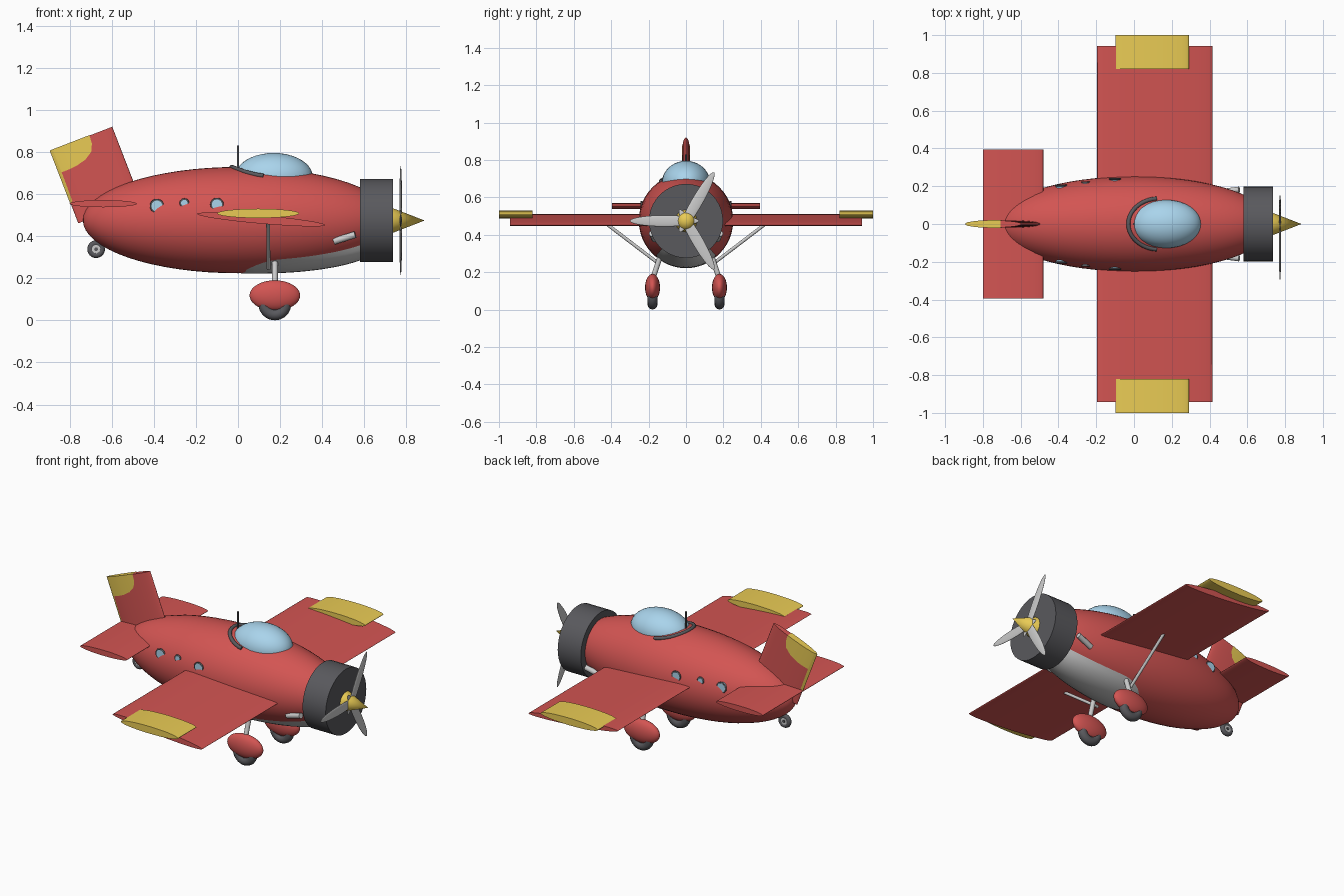
import bpy, bmesh, math
from mathutils import Vector

if "Cube" in bpy.data.objects:
    bpy.data.objects.remove(bpy.data.objects["Cube"])

R90 = math.pi / 2
ZC = 0.476                       # height of the body axis
BODY = (0.737, 0.2525)           # body half length, radius


def paint(name, rgb):
    m = bpy.data.materials.new(name)
    m.diffuse_color = (*rgb, 1)
    m.use_nodes = True
    m.node_tree.nodes["Principled BSDF"].inputs["Base Color"].default_value = m.diffuse_color
    return m


RED = paint("red", (0.65, 0.09, 0.085))
YELLOW = paint("yellow", (0.82, 0.6, 0.09))
BLUE = paint("glass_blue", (0.4, 0.66, 0.84))
DARK = paint("dark_grey", (0.1, 0.1, 0.11))


def finish(name, mat=None):
    o = bpy.context.object
    o.name = name
    if mat:
        o.data.materials.append(mat)
    bpy.ops.object.shade_smooth_by_angle(angle=math.radians(40))
    return o


def ellipsoid(name, loc, semi, mat=None, rot=(0, 0, 0), seg=32, rings=20):
    bpy.ops.mesh.primitive_uv_sphere_add(segments=seg, ring_count=rings, radius=1, location=loc, rotation=rot)
    bpy.context.object.scale = semi
    return finish(name, mat)


def cylinder(name, loc, scale, mat=None, rot=(0, 0, 0), n=32):
    bpy.ops.mesh.primitive_cylinder_add(vertices=n, radius=1, depth=1, location=loc, rotation=rot)
    bpy.context.object.scale = scale
    return finish(name, mat)


def rod(name, a, b, r, mat=None):
    a, b = Vector(a), Vector(b)
    d = b - a
    return cylinder(name, (a + b) / 2, (r, r, d.length), mat, d.to_track_quat('Z', 'Y').to_euler(), 16)


def torus(name, loc, major, minor, mat):
    bpy.ops.mesh.primitive_torus_add(major_radius=major, minor_radius=minor, major_segments=32,
                                     minor_segments=12, location=loc, rotation=(R90, 0, 0))
    return finish(name, mat)


def grid(name, rows, mat=None, loc=(0, 0, 0), rot=(0, 0, 0)):
    bm = bmesh.new()
    vs = [[bm.verts.new(p) for p in row] for row in rows]
    for r0, r1 in zip(vs, vs[1:]):
        for i in range(len(r0) - 1):
            bm.faces.new((r0[i], r0[i + 1], r1[i + 1], r1[i]))
    bmesh.ops.recalc_face_normals(bm, faces=bm.faces)
    me = bpy.data.meshes.new(name)
    bm.to_mesh(me)
    bm.free()
    o = bpy.data.objects.new(name, me)
    o.location, o.rotation_euler = loc, rot
    bpy.context.collection.objects.link(o)
    bpy.ops.object.select_all(action='DESELECT')
    o.select_set(True)
    bpy.context.view_layer.objects.active = o
    return finish(name, mat)


def body_r(x):
    return BODY[1] * math.sqrt(max(0, 1 - (x / BODY[0]) ** 2))


# Fuselage, with the poles on the long axis
ellipsoid("fuselage", (0, 0, ZC), (BODY[1], BODY[1], BODY[0]), RED, (0, R90, 0), 48, 32)

# Grey belly panel bulging slightly below the fuselage
rows = []
for i in range(17):
    t = i / 16
    x = 0.01 + 0.57 * t
    half = math.radians(40) * math.sqrt(1 - (1 - min(1, t / 0.35)) ** 2) + 0.01
    row = []
    for j in range(13):
        u = j / 6 - 1
        r = body_r(x) + 0.002 + 0.034 * t ** 1.5 * (1 - u * u)
        row.append((x, r * math.sin(u * half), ZC - r * math.cos(u * half)))
    rows.append(row)
grid("belly_panel", rows)

# Engine cowl, spinner and propeller
cylinder("engine_cowl", (0.657, 0, 0.474), (0.198, 0.198, 0.157), DARK, (0, R90, 0), 40)
bpy.ops.mesh.primitive_cone_add(vertices=32, radius1=0.06, radius2=0, depth=0.155,
                                location=(0.809, 0, 0.474), rotation=(0, R90, 0))
finish("spinner", YELLOW)
for k in range(3):
    a = math.radians(60 + 120 * k)
    ellipsoid(f"propeller_blade_{k + 1}",
              (0.773, 0.115 * math.cos(a), 0.474 + 0.115 * math.sin(a)),
              (0.006, 0.185, 0.03), None, (a, 0, 0), 24, 16)

# Canopy with dark rear rim and an aerial
ellipsoid("canopy", (0.17, 0, 0.68), (0.186, 0.128, 0.115), BLUE)
cu = bpy.data.curves.new("canopy_rim", 'CURVE')
cu.dimensions = '3D'
cu.bevel_depth = 0.011
cu.bevel_resolution = 2
cu.use_fill_caps = True
cu.materials.append(DARK)
sp = cu.splines.new('POLY')
sp.points.add(20)
for i, p in enumerate(sp.points):
    a = math.radians(95 + 170 * i / 20)
    x, y = 0.135 + 0.165 * math.cos(a), 0.135 * math.sin(a)
    p.co = (x, y, ZC + math.sqrt(body_r(x) ** 2 - y * y), 1)
sp.use_smooth = True
bpy.context.collection.objects.link(bpy.data.objects.new("canopy_rim", cu))
rod("aerial", (0, 0, 0.71), (0, 0, 0.83), 0.005, DARK)

# Main wing and tailplane: lens sections running across the body
cylinder("main_wing", (0.11, 0, 0.479), (0.306, 0.02, 1.884), RED, (R90, 0.087, 0))
cylinder("tailplane", (-0.64, 0, 0.554), (0.16, 0.017, 0.79), RED, (R90, 0, 0))

# Tail fin leaning back, with a yellow rudder patch
fin_loc, fin_rot = (-0.678, 0, 0.690), (0, -0.369, 0)
cylinder("tail_fin", fin_loc, (0.158, 0.019, 0.37), RED, fin_rot)
rows = []
for c, s in ((-0.002, 0.27), (0.012, 0.26), (0.014, 0.115), (0.05, 0.115), (0.09, 0.112),
             (0.14, 0.1), (0.18, 0.075), (0.197, 0.04), (0.2, 0.0)):
    y = 0.0195 * math.sqrt(max(0, 1 - ((c - 0.158) / 0.16) ** 2)) + 0.001
    x = c - 0.158
    rows.append([(x, y, 0.185 - s), (x, y, 0.187), (x, -y, 0.187), (x, -y, 0.185 - s)])
grid("rudder", rows, YELLOW, fin_loc, fin_rot)

# Tail wheel
torus("tail_wheel_tyre", (-0.674, 0, 0.338), 0.028, 0.014, DARK)
cylinder("tail_wheel_hub", (-0.674, 0, 0.338), (0.022, 0.022, 0.022), None, (R90, 0, 0))
cylinder("tail_wheel_axle", (-0.674, 0, 0.338), (0.009, 0.009, 0.03), DARK, (R90, 0, 0), 16)
rod("tail_wheel_strut", (-0.674, 0, 0.345), (-0.65, 0, 0.42), 0.009)

# Everything that comes in a left and right pair
for side, s in (("left", 1), ("right", -1)):
    cylinder(f"{side}_wing_tip", (0.096, s * 0.91, 0.508), (0.195, 0.022, 0.18), YELLOW, (R90, 0, 0))

    # Landing gear
    ellipsoid(f"{side}_wheel_spat", (0.175, s * 0.179, 0.118), (0.12, 0.04, 0.072), RED)
    torus(f"{side}_tyre", (0.175, s * 0.179, 0.078), 0.051, 0.027, DARK)
    cylinder(f"{side}_wheel_hub", (0.175, s * 0.179, 0.078), (0.05, 0.05, 0.03), DARK, (R90, 0, 0))
    rod(f"{side}_gear_leg", (0.175, s * 0.179, 0.16), (0.175, s * 0.13, 0.31), 0.014)
    rod(f"{side}_wing_strut", (0.143, s * 0.43, 0.462), (0.145, s * 0.145, 0.245), 0.009)

    # Exhaust pipe
    rod(f"{side}_exhaust", (0.455, s * 0.168, 0.375), (0.557, s * 0.182, 0.407), 0.016)

    # Portholes half sunk into the body side
    for k, (x, z, y, r) in enumerate(((-0.385, 0.543, 0.206, 0.029),
                                      (-0.255, 0.557, 0.223, 0.018),
                                      (-0.1, 0.55, 0.24, 0.027))):
        cylinder(f"{side}_porthole_glass_{k + 1}", (x, s * (y - 0.01), z), (r, r, 0.024), BLUE, (R90, 0, 0))
        torus(f"{side}_porthole_ring_{k + 1}", (x, s * (y - 0.002), z), r, 0.005, DARK)
